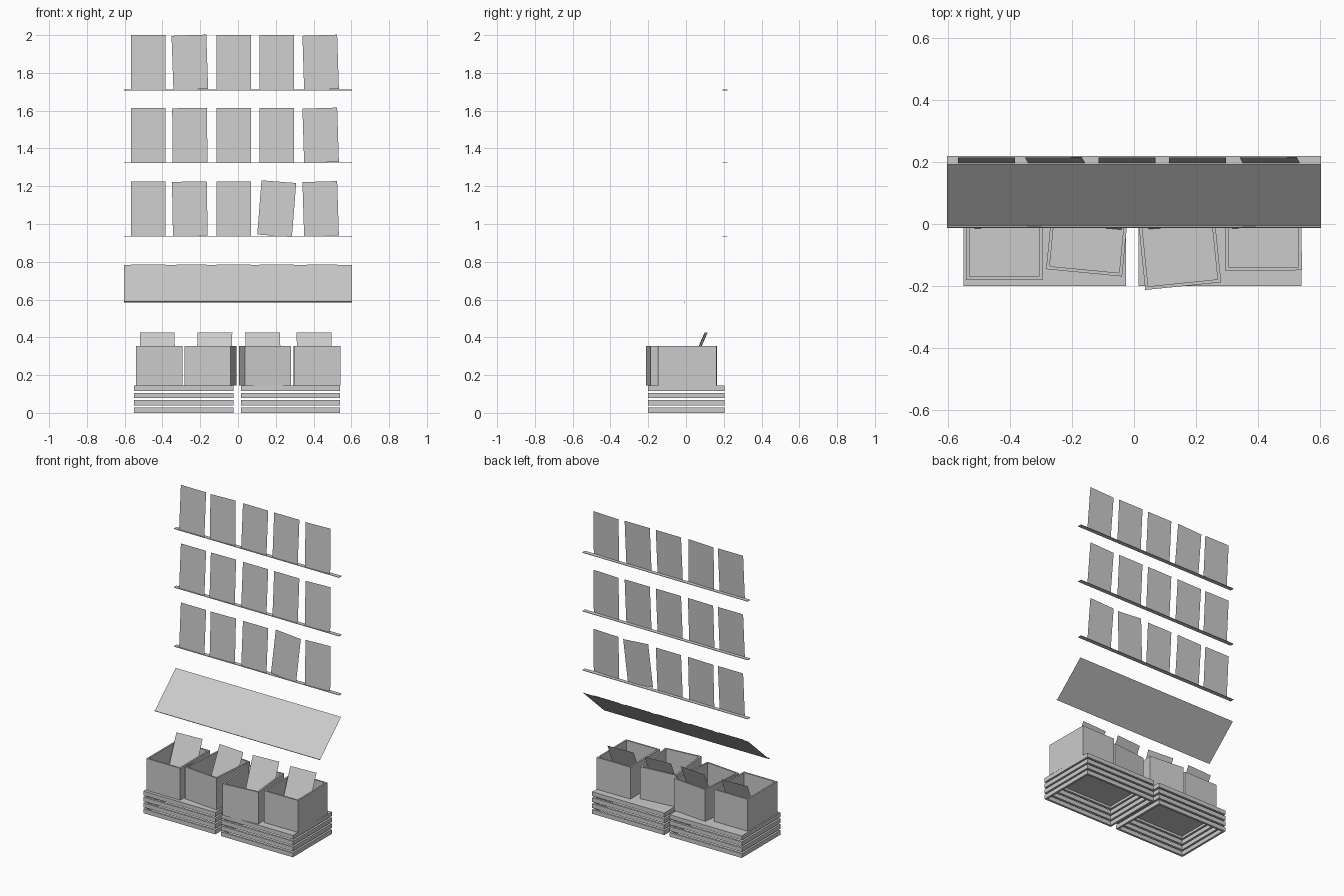
import bpy, bmesh
from math import radians
from mathutils import Matrix, Vector

if "Cube" in bpy.data.objects:
    bpy.data.objects.remove(bpy.data.objects["Cube"])

SLEEVE_W, SLEEVE_H = 0.184, 0.29


def finish(name, bm, matrix=Matrix()):
    mesh = bpy.data.meshes.new(name)
    bm.to_mesh(mesh)
    bm.free()
    obj = bpy.data.objects.new(name, mesh)
    obj.matrix_world = matrix
    bpy.context.collection.objects.link(obj)
    return obj


def add_box(bm, lo, hi):
    lo, hi = Vector(lo), Vector(hi)
    m = Matrix.Translation((lo + hi) / 2) @ Matrix.Diagonal((*(hi - lo), 1))
    bmesh.ops.create_cube(bm, size=1, matrix=m)


def sheet(name, w, h, matrix):
    """Flat card standing on its local x axis, facing -y."""
    bm = bmesh.new()
    pts = [(-w / 2, 0, 0), (w / 2, 0, 0), (w / 2, 0, h), (-w / 2, 0, h)]
    bm.faces.new([bm.verts.new(p) for p in pts])
    return finish(name, bm, matrix)


def place(x, y, z, lean=0, roll=0, turn=0):
    """Base position, backward lean, in-plane roll about the centre, turn about z."""
    up = Matrix.Translation((0, 0, SLEEVE_H / 2))
    spin = up @ Matrix.Rotation(radians(-roll), 4, 'Y') @ up.inverted()
    return (Matrix.Translation((x, y, z)) @ Matrix.Rotation(radians(turn), 4, 'Z')
            @ Matrix.Rotation(radians(-lean), 4, 'X') @ spin)


# Upturned slatted crates
def crate(name, x0, x1):
    bm = bmesh.new()
    y0, y1, t, h, pitch = -0.2, 0.205, 0.014, 0.028, 0.039
    for i in range(4):
        z0 = i * pitch
        z1 = z0 + h
        add_box(bm, (x0, y0, z0), (x0 + t, y1, z1))
        add_box(bm, (x1 - t, y0, z0), (x1, y1, z1))
        add_box(bm, (x0 + t, y0, z0), (x1 - t, y0 + t, z1))
        add_box(bm, (x0 + t, y1 - t, z0), (x1 - t, y1, z1))
    add_box(bm, (x0 + t, y0 + t, 0.133), (x1 - t, y1 - t, 0.145))
    finish(name, bm)


crate("crate_left", -0.55, -0.025)
crate("crate_right", 0.015, 0.54)


# Open storage bins, made by insetting and sinking the top face
def bin_box(name, x, y, turn):
    bm = bmesh.new()
    add_box(bm, (-0.123, -0.155, 0.145), (0.123, 0.155, 0.355))
    bm.normal_update()
    top = max(bm.faces, key=lambda f: f.calc_center_median().z)
    bmesh.ops.inset_region(bm, faces=[top], thickness=0.015)
    res = bmesh.ops.extrude_face_region(bm, geom=[top])
    verts = [v for v in res["geom"] if isinstance(v, bmesh.types.BMVert)]
    bmesh.ops.translate(bm, verts=verts, vec=(0, 0, -0.197))
    if top.is_valid:
        bmesh.ops.delete(bm, geom=[top], context='FACES_ONLY')
    bmesh.ops.recalc_face_normals(bm, faces=bm.faces)
    finish(name, bm, Matrix.Translation((x, y, 0)) @ Matrix.Rotation(radians(turn), 4, 'Z'))


bins = [(-0.418, -0.025, 0), (-0.146, -0.003, -5.5),
        (0.143, -0.046, 5.8), (0.417, 0.005, 0.5)]
# One leaning sleeve in each bin
leaners = [(-0.422, 3), (-0.132, -5), (0.138, 4), (0.408, 3)]
for i, (b, (x, turn)) in enumerate(zip(bins, leaners), 1):
    bin_box(f"bin_{i}", *b)
    sheet(f"bin_sleeve_{i}", SLEEVE_W, SLEEVE_H,
          place(x, -0.01, 0.16, lean=23.8, turn=turn))

# Sloped display board with a small lip
LEAN = 47.7
board = place(0, -0.006, 0.585, lean=LEAN)
sheet("sloped_board", 1.205, 0.296, board)
bm = bmesh.new()
add_box(bm, (-0.6025, -0.007, -0.002), (0.6025, 0, 0.001))
finish("board_lip", bm, board)

columns = [-0.475, -0.255, -0.0225, 0.205, 0.4375]
for i, (x, roll) in enumerate(zip(columns, (0, 1, 0, 0, 1)), 1):
    sheet(f"board_sleeve_{i}", SLEEVE_W, SLEEVE_H,
          board @ Matrix.Translation((0, -0.003, 0.004)) @ place(x, 0, 0, roll=roll))

# Wall ledges with rows of sleeves leaning back
rows = [(0.936, (0, 1, 0, -4.5, 1.8)),
        (1.325, (0, 0.6, 0, 0, 1.8)),
        (1.711, (0, 2, 0, 0, 1.8))]
for r, (z, rolls) in enumerate(rows, 1):
    bm = bmesh.new()
    add_box(bm, (-0.6025, 0.192, z - 0.003), (0.6025, 0.219, z))
    finish(f"wall_ledge_{r}", bm)
    for c, (x, roll) in enumerate(zip(columns, rolls), 1):
        sheet(f"wall_sleeve_{r}_{c}", SLEEVE_W, SLEEVE_H - 0.002,
              place(x, 0.197, z + 0.001, lean=3.6, roll=roll))
